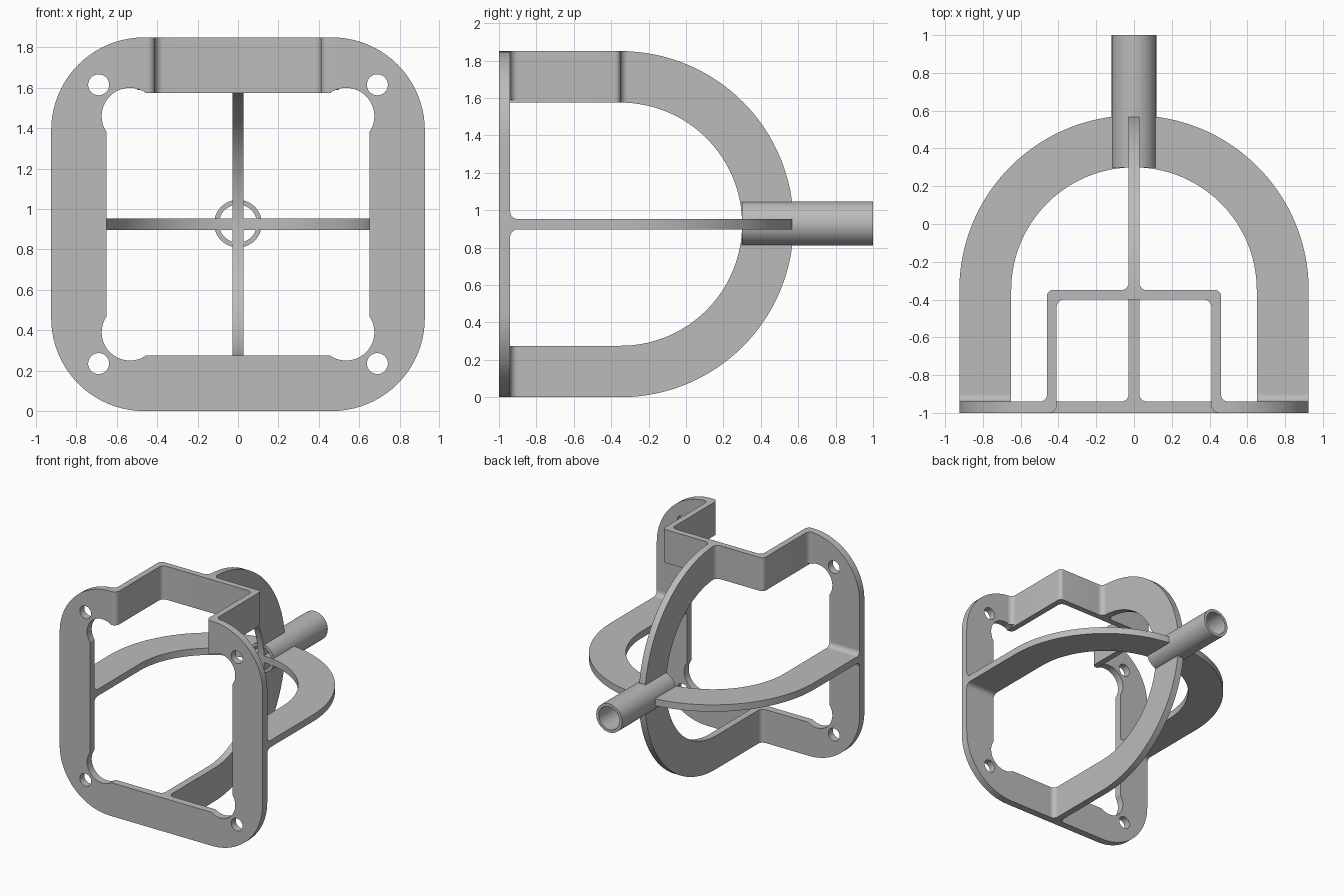
import bpy, bmesh, math
from mathutils import Matrix, Vector

cube = bpy.data.objects.get("Cube")
if cube:
    bpy.data.objects.remove(cube, do_unlink=True)

grey = bpy.data.materials.new("plain_grey")
grey.use_nodes = True
GREY = (0.5, 0.5, 0.5, 1)
grey.diffuse_color = GREY
grey.node_tree.nodes["Principled BSDF"].inputs["Base Color"].default_value = GREY

OUT, WIN, MID = 0.925, 0.65, 0.925     # frame half size, window half size, centre height
FRONT, BACK = -1.0, -0.94              # faces of the front plate
BEND, WALL = -0.35, 0.028              # start of the arch curve, half rib thickness
TOP_LOW, TOP_HIGH = MID + WIN, MID + OUT

# Profile planes: columns are the directions of u, v and the extrusion
PLANES = {
    "front": ((1, 0, 0), (0, 0, 1), (0, -1, 0)),
    "top": ((1, 0, 0), (0, 1, 0), (0, 0, 1)),
    "side": ((0, 1, 0), (0, 0, 1), (1, 0, 0)),
}


def arc(cx, cy, r, a0, a1, n):
    angles = [math.radians(a0 + (a1 - a0) * i / n) for i in range(n + 1)]
    return [(cx + r * math.cos(a), cy + r * math.sin(a)) for a in angles]


def circle(cx, cy, r, n):
    return arc(cx, cy, r, 0, 360, n)[:-1]


def rounded(corners, n=8):
    """Polygon from (u, v, radius) with its right-angled corners rounded."""
    pts = []
    for i, (x, y, r) in enumerate(corners):
        p = Vector((x, y))
        if r == 0:
            pts.append((x, y))
            continue
        a = (Vector(corners[i - 1][:2]) - p).normalized() * r
        b = (Vector(corners[(i + 1) % len(corners)][:2]) - p).normalized() * r
        for k in range(n + 1):
            t = math.pi / 2 * k / n
            pts.append(tuple(p + a * (1 - math.sin(t)) + b * (1 - math.cos(t))))
    return pts


def prism(name, plane, outlines, low, high):
    """Extrude closed outlines (inner ones become holes) between low and high."""
    curve = bpy.data.curves.new(name, "CURVE")
    curve.dimensions = "2D"
    curve.fill_mode = "BOTH"
    curve.extrude = (high - low) / 2
    for outline in outlines:
        spline = curve.splines.new("POLY")
        spline.points.add(len(outline) - 1)
        for point, (u, v) in zip(spline.points, outline):
            point.co = (u, v, 0, 1)
        spline.use_cyclic_u = True
    temp = bpy.data.objects.new(name + "_profile", curve)
    bpy.context.collection.objects.link(temp)
    graph = bpy.context.evaluated_depsgraph_get()
    mesh = bpy.data.meshes.new_from_object(temp.evaluated_get(graph))
    bpy.data.objects.remove(temp, do_unlink=True)
    mesh.name = name

    bm = bmesh.new()
    bm.from_mesh(mesh)
    bmesh.ops.remove_doubles(bm, verts=bm.verts, dist=1e-5)
    turn = Matrix(PLANES[plane]).transposed().to_4x4()
    bm.transform(turn @ Matrix.Translation((0, 0, (low + high) / 2)))
    bmesh.ops.recalc_face_normals(bm, faces=bm.faces)
    bm.to_mesh(mesh)
    bm.free()
    mesh.materials.clear()
    mesh.materials.append(grey)

    obj = bpy.data.objects.new(name, mesh)
    bpy.context.collection.objects.link(obj)
    bpy.ops.object.select_all(action="DESELECT")
    obj.select_set(True)
    bpy.context.view_layer.objects.active = obj
    bpy.ops.object.shade_smooth_by_angle(angle=math.radians(30))
    return obj


def fillet(name, plane, u, v, su, sv, low, high, r=0.04):
    """Concave quarter-round filling an inside corner."""
    curve = [(u + su * x, v + sv * y) for x, y in arc(r, r, r, 270, 180, 8)]
    prism(name, plane, [[(u, v)] + curve], low, high)


# Front plate: rounded frame, open at the top, with relieved window corners
GAP = 0.45
outer = []
for cx, cy, start in ((1, 1, 90), (1, -1, 0), (-1, -1, -90), (-1, 1, -180)):
    c = OUT - 0.46
    outer += arc(cx * c, cy * c, 0.46, start, start - 90, 20)
RELIEF, RELIEF_R = 0.535, 0.14
spread = math.degrees(math.acos((WIN - RELIEF) / RELIEF_R))
inner = []
for cx, cy, mid in ((-1, 1, 135), (-1, -1, 225), (1, -1, 315), (1, 1, 405)):
    half = 45 + spread
    inner += arc(cx * RELIEF, cy * RELIEF, RELIEF_R, mid - half, mid + half, 24)
outline = ([(GAP, OUT)] + outer + [(-GAP, OUT), (-GAP, WIN)] + inner + [(GAP, WIN)])
holes = [circle(sx * 0.69, sz * 0.69, 0.052, 32) for sx in (-1, 1) for sz in (-1, 1)]
plate = prism("front_plate", "front",
              [[(u, v + MID) for u, v in o] for o in [outline] + holes], -BACK, -FRONT)

# Set-back bracket bridging the open top of the plate
bracket = rounded([
    (0.41, FRONT, 0.04), (0.41, -0.40, 0.04), (-0.41, -0.40, 0.04), (-0.41, FRONT, 0.04),
    (-0.46, FRONT, 0), (-0.46, BEND, 0.03), (0.46, BEND, 0.03), (0.46, FRONT, 0)])
prism("top_bracket", "top", [bracket], TOP_LOW, TOP_HIGH)


# Crossed arch ribs
def arch(start_pos, start_neg):
    return ([(OUT, start_pos)] + arc(0, BEND, OUT, 0, 180, 64)
            + [(-OUT, start_neg), (-WIN, start_neg)]
            + arc(0, BEND, WIN, 180, 0, 64) + [(WIN, start_pos)])


prism("horizontal_arch", "top", [arch(BACK, BACK)], MID - WALL, MID + WALL)
upright = [(b, a + MID) for a, b in arch(BEND - 0.01, BACK)]
prism("vertical_arch", "side", [upright], -WALL, WALL)

# Rear tube
prism("rear_tube", "front", [circle(0, MID + 0.003, r, 48) for r in (0.118, 0.094)],
      -1.0, -0.30)

# Small fillets where ribs and bracket meet the plate
for s, side in ((1, "left"), (-1, "right")):
    low, high = sorted((s * WIN, s * OUT))
    for t, level in ((1, "upper"), (-1, "lower")):
        fillet(f"{side}_{level}_arch_fillet", "side", BACK, MID + t * WALL, 1, t, low, high)
    fillet(f"{side}_bottom_fillet", "top", s * WALL, BACK, s, 1, 0, MID - WIN)
    fillet(f"{side}_top_fillet", "top", s * WALL, BEND, s, 1, TOP_LOW, TOP_HIGH)
    fillet(f"{side}_bracket_fillet", "top", s * 0.46, BACK, s, 1, TOP_LOW + 0.015, TOP_HIGH)
